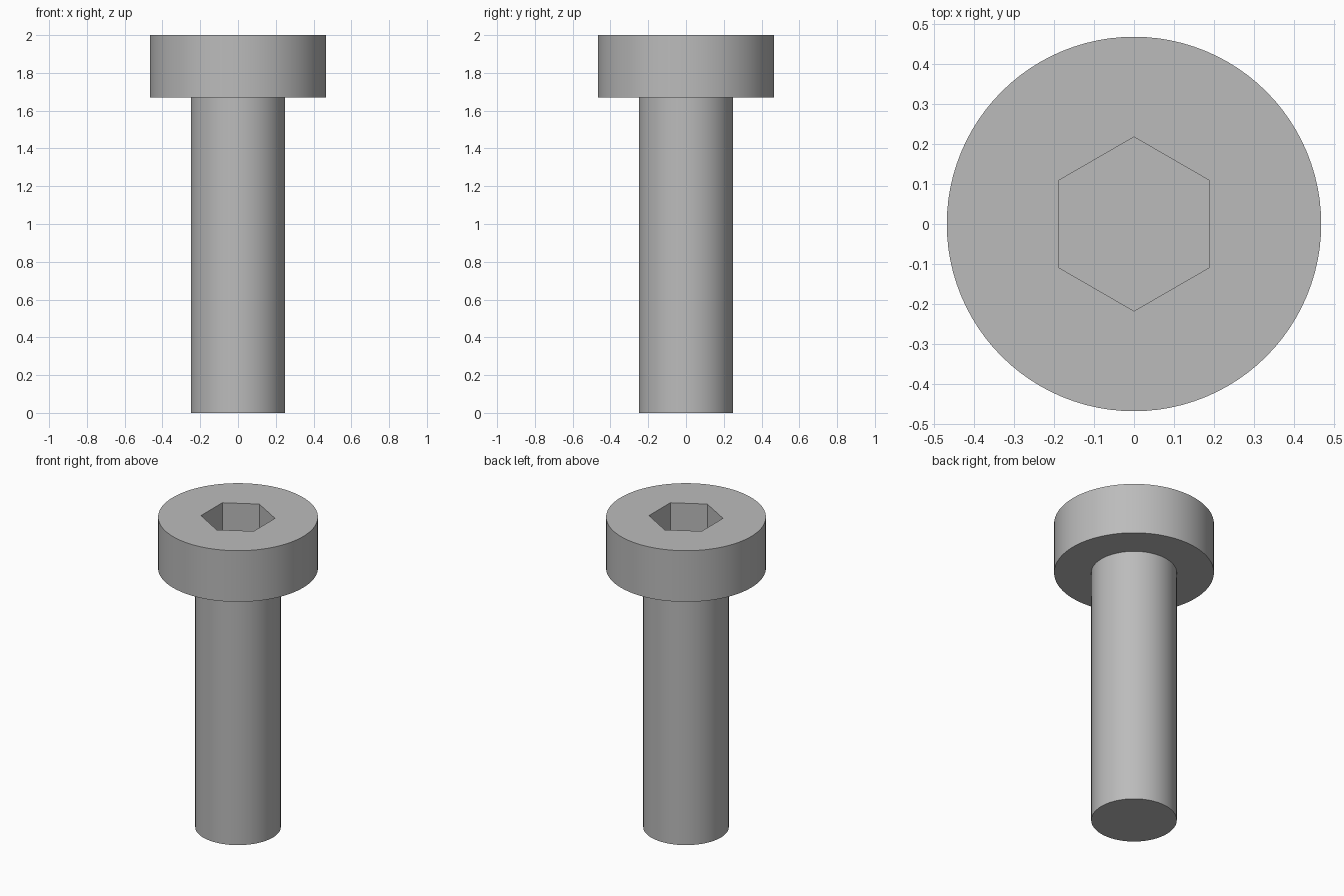
import bpy
import bmesh
from math import cos, sin, tau, radians

if "Cube" in bpy.data.objects:
    bpy.data.objects.remove(bpy.data.objects["Cube"], do_unlink=True)

SHANK_R, HEAD_R, SOCKET_R = 0.25, 0.467, 0.217
HEAD_Z, TOP_Z, SOCKET_DEPTH = 1.67, 2.0, 0.2
SIDES = 96

steel = bpy.data.materials.new("grey steel")
steel.use_nodes = True
colour = (0.5, 0.5, 0.5, 1)
steel.diffuse_color = colour
steel.node_tree.nodes["Principled BSDF"].inputs["Base Color"].default_value = colour

bm = bmesh.new()


def ring(radius, z, sides, turn=0):
    return [bm.verts.new((radius * cos(turn + tau * i / sides),
                          radius * sin(turn + tau * i / sides), z))
            for i in range(sides)]


def skin(a, b):
    n = len(a)
    for i in range(n):
        j = (i + 1) % n
        bm.faces.new((a[i], a[j], b[j], b[i]))


def loop_edges(loop):
    return [bm.edges.get((v, loop[i - 1])) for i, v in enumerate(loop)]


# Shank and head, from the tip up to the rim
profile = [(SHANK_R, 0), (SHANK_R, HEAD_Z), (HEAD_R, HEAD_Z), (HEAD_R, TOP_Z)]
rings = [ring(r, z, SIDES) for r, z in profile]
bm.faces.new(rings[0][::-1])
for lower, upper in zip(rings, rings[1:]):
    skin(lower, upper)

# Hexagonal drive socket
mouth = ring(SOCKET_R, TOP_Z, 6, radians(30))
floor = ring(SOCKET_R, TOP_Z - SOCKET_DEPTH, 6, radians(30))
skin(mouth, floor)
bm.faces.new(floor)

# Flat top between the rim and the socket mouth
bmesh.ops.triangle_fill(bm, use_beauty=True, normal=(0, 0, 1),
                        edges=loop_edges(rings[-1]) + loop_edges(mouth))
bmesh.ops.recalc_face_normals(bm, faces=bm.faces)

mesh = bpy.data.meshes.new("socket_head_screw")
bm.to_mesh(mesh)
bm.free()
mesh.materials.append(steel)
screw = bpy.data.objects.new("socket_head_screw", mesh)
bpy.context.collection.objects.link(screw)

# Smooth round walls with crisp corners
bpy.ops.object.select_all(action="DESELECT")
screw.select_set(True)
bpy.context.view_layer.objects.active = screw
bpy.ops.object.shade_smooth_by_angle(angle=radians(30))
